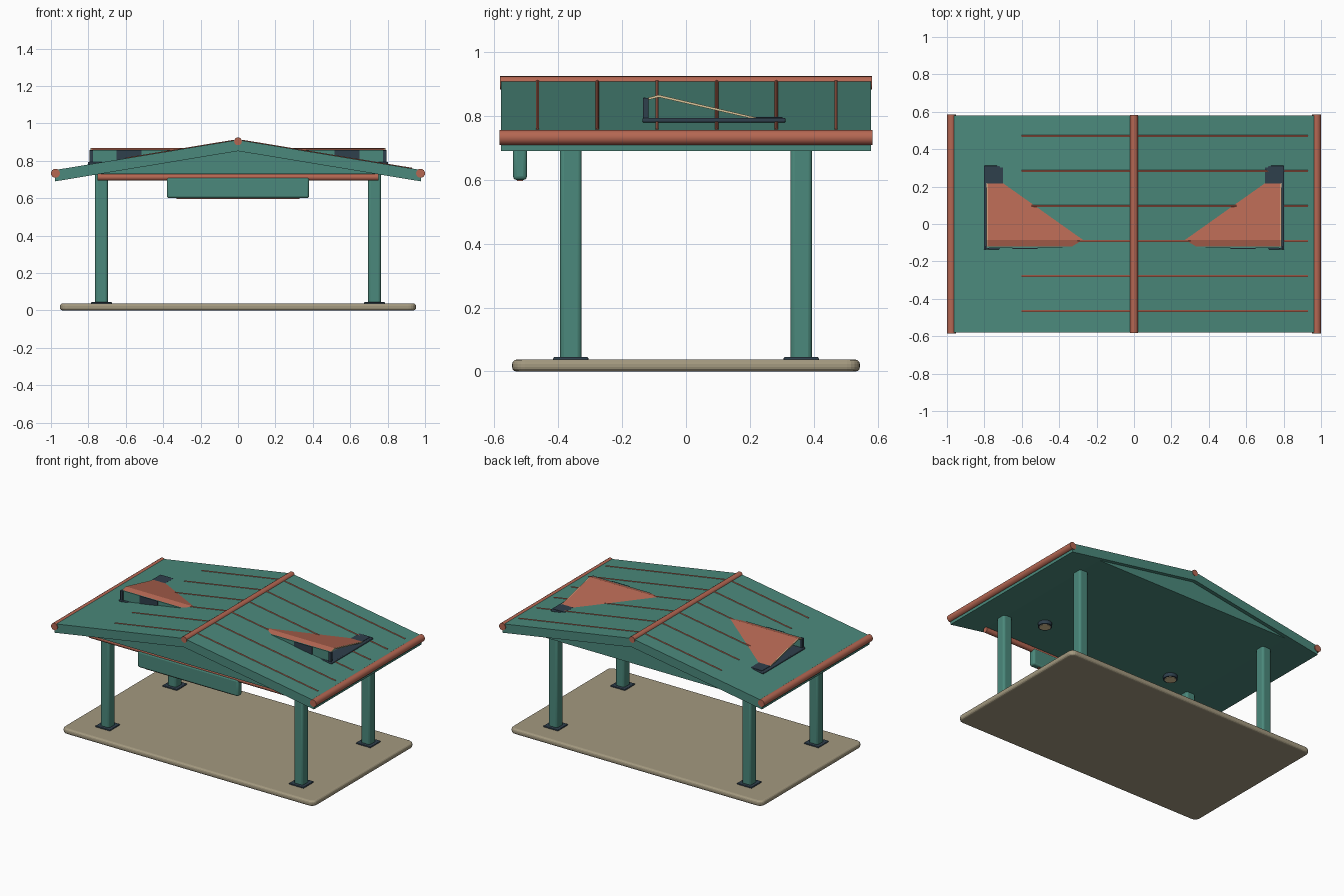
import bpy, bmesh, math
from mathutils import Vector

old = bpy.data.objects.get("Cube")
if old:
    bpy.data.objects.remove(old, do_unlink=True)


def material(name, rgb):
    m = bpy.data.materials.new(name)
    m.use_nodes = True
    m.diffuse_color = (*rgb, 1)
    m.node_tree.nodes["Principled BSDF"].inputs["Base Color"].default_value = (*rgb, 1)
    return m


GREEN = material("sea green paint", (0.07, 0.25, 0.2))
RED = material("terracotta", (0.46, 0.135, 0.085))
SAND = material("sandstone", (0.37, 0.32, 0.215))
SLATE = material("dark slate", (0.028, 0.05, 0.072))
CREAM = material("cream", (0.7, 0.56, 0.32))


def finish(bm, name, mat, bevel=0, smooth=False):
    bmesh.ops.recalc_face_normals(bm, faces=bm.faces)
    me = bpy.data.meshes.new(name)
    bm.to_mesh(me)
    bm.free()
    me.materials.append(mat)
    ob = bpy.data.objects.new(name, me)
    bpy.context.collection.objects.link(ob)
    if bevel:
        mod = ob.modifiers.new("soft edges", "BEVEL")
        mod.width, mod.segments = bevel, 3
    if bevel or smooth:
        bpy.ops.object.select_all(action="DESELECT")
        ob.select_set(True)
        bpy.context.view_layer.objects.active = ob
        bpy.ops.object.shade_smooth_by_angle()
    return ob


def box(name, mat, low, high, bevel=0):
    low, high = Vector(low), Vector(high)
    bm = bmesh.new()
    bmesh.ops.create_cube(bm, size=1)
    for v in bm.verts:
        v.co = (low + high) / 2 + v.co * (high - low)
    return finish(bm, name, mat, bevel)


def rod(name, mat, start, end, radius, sides=16):
    start, end = Vector(start), Vector(end)
    bm = bmesh.new()
    bmesh.ops.create_cone(bm, cap_ends=True, segments=sides, radius1=radius,
                          radius2=radius, depth=(end - start).length)
    turn = (end - start).to_track_quat("Z", "Y").to_matrix()
    for v in bm.verts:
        v.co = turn @ v.co + (start + end) / 2
    return finish(bm, name, mat, smooth=True)


def extrude(name, mat, outline, direction):
    bm = bmesh.new()
    face = bm.faces.new([bm.verts.new(p) for p in outline])
    out = bmesh.ops.extrude_face_region(bm, geom=[face])["geom"]
    bmesh.ops.translate(bm, vec=direction,
                        verts=[g for g in out if isinstance(g, bmesh.types.BMVert)])
    return finish(bm, name, mat)


def roof_z(x):
    return 0.912 - 0.165 * abs(x)


# Ground slab with rounded corners and edges
slab = box("ground_slab", SAND, (-0.952, -0.545, 0), (0.952, 0.545, 0.037))
bm = bmesh.new()
bm.from_mesh(slab.data)
upright = [e for e in bm.edges if abs(e.verts[0].co.z - e.verts[1].co.z) > 0.01]
bmesh.ops.bevel(bm, geom=upright, offset=0.04, segments=5, profile=0.5, affect="EDGES")
rims = [e for e in bm.edges if abs(e.verts[0].co.z - e.verts[1].co.z) < 0.001]
bmesh.ops.bevel(bm, geom=rims, offset=0.014, segments=3, profile=0.5, affect="EDGES")
bm.to_mesh(slab.data)
bm.free()

# Posts on foot plates
for sx, side in ((-1, "right"), (1, "left")):
    for sy, end in ((-1, "front"), (1, "back")):
        x, y = sx * 0.73, sy * 0.361
        box(f"{end}_{side}_post", GREEN, (x - 0.034, y - 0.034, 0.03),
            (x + 0.034, y + 0.034, 0.76), 0.013)
        box(f"{end}_{side}_foot_plate", SLATE, (x - 0.055, y - 0.055, 0.034),
            (x + 0.055, y + 0.055, 0.045), 0.004)

# Pitched roof, ceiling block and gables
E = 0.978
extrude("roof", GREEN, [(x, -0.58, z) for x, z in (
    (-E, roof_z(E)), (0, roof_z(0)), (E, roof_z(E)),
    (E, 0.69), (0, 0.852), (-E, 0.69))], (0, 1.16, 0))
extrude("gable_and_ceiling", GREEN,
        [(-0.745, -0.555, 0.729), (0.745, -0.555, 0.729), (0, -0.555, 0.86)],
        (0, 1.11, 0))

# Ridge and eave rolls
rod("ridge_roll", RED, (0, -0.582, 0.904), (0, 0.582, 0.904), 0.021)
for s, side in ((-1, "right"), (1, "left")):
    rod(f"{side}_eave_roll", RED, (s * 0.976, -0.585, 0.733),
        (s * 0.976, 0.585, 0.733), 0.024)

# Roof battens, barely proud of the sheet
for i in range(6):
    y = -0.465 + i * 0.187
    for tip, side in ((-0.6, "right"), (0.93, "left")):
        x0 = math.copysign(0.02, tip)
        rod(f"{side}_batten_{i + 1}", RED, (x0, y, roof_z(x0) - 0.002),
            (tip, y, roof_z(tip) - 0.002), 0.006, 8)

# Front beam and hanging board
rod("front_beam", RED, (-0.75, -0.52, 0.712), (0.75, -0.52, 0.712), 0.018)
box("hanging_board", GREEN, (-0.38, -0.542, 0.6), (0.38, -0.498, 0.712), 0.012)
box("board_trim", RED, (-0.33, -0.53, 0.597), (0.33, -0.51, 0.603))

# Roof scoops and ceiling lights
for s, side in ((-1, "right"), (1, "left")):
    def sbox(name, mat, low, high, bevel=0):
        xs = sorted((s * low[0], s * high[0]))
        box(f"{side}_{name}", mat, (xs[0], *low[1:]), (xs[1], *high[1:]), bevel)

    sbox("scoop_curb", SLATE, (0.6, -0.137, 0.78), (0.803, 0.312, 0.794), 0.005)
    sbox("scoop_pad", SLATE, (0.7, 0.215, 0.785), (0.786, 0.303, 0.797))
    sbox("scoop_front", GREEN, (0.32, -0.128, 0.775), (0.785, -0.118, 0.857))
    sbox("scoop_vent", SLATE, (0.515, -0.133, 0.785), (0.65, -0.127, 0.858))
    sbox("scoop_post", SLATE, (0.775, -0.135, 0.785), (0.795, -0.117, 0.857), 0.003)
    # Sloped lid with a short front lip
    lid = ((-0.125, 0.856), (-0.085, 0.867), (0.22, 0.796),
           (0.22, 0.789), (-0.085, 0.859), (-0.125, 0.849))
    extrude(f"{side}_scoop_lid", RED, [(s * 0.24, y, z) for y, z in lid],
            (s * 0.543, 0, 0))
    extrude(f"{side}_scoop_lid_edge", CREAM, [(s * 0.783, y, z) for y, z in lid],
            (s * 0.005, 0, 0))

    x, y = s * 0.5, -0.25
    rod(f"{side}_light_ring", SLATE, (x, y, 0.705), (x, y, 0.735), 0.044, 24)
    rod(f"{side}_light_lens", CREAM, (x, y, 0.702), (x, y, 0.71), 0.035, 24)
